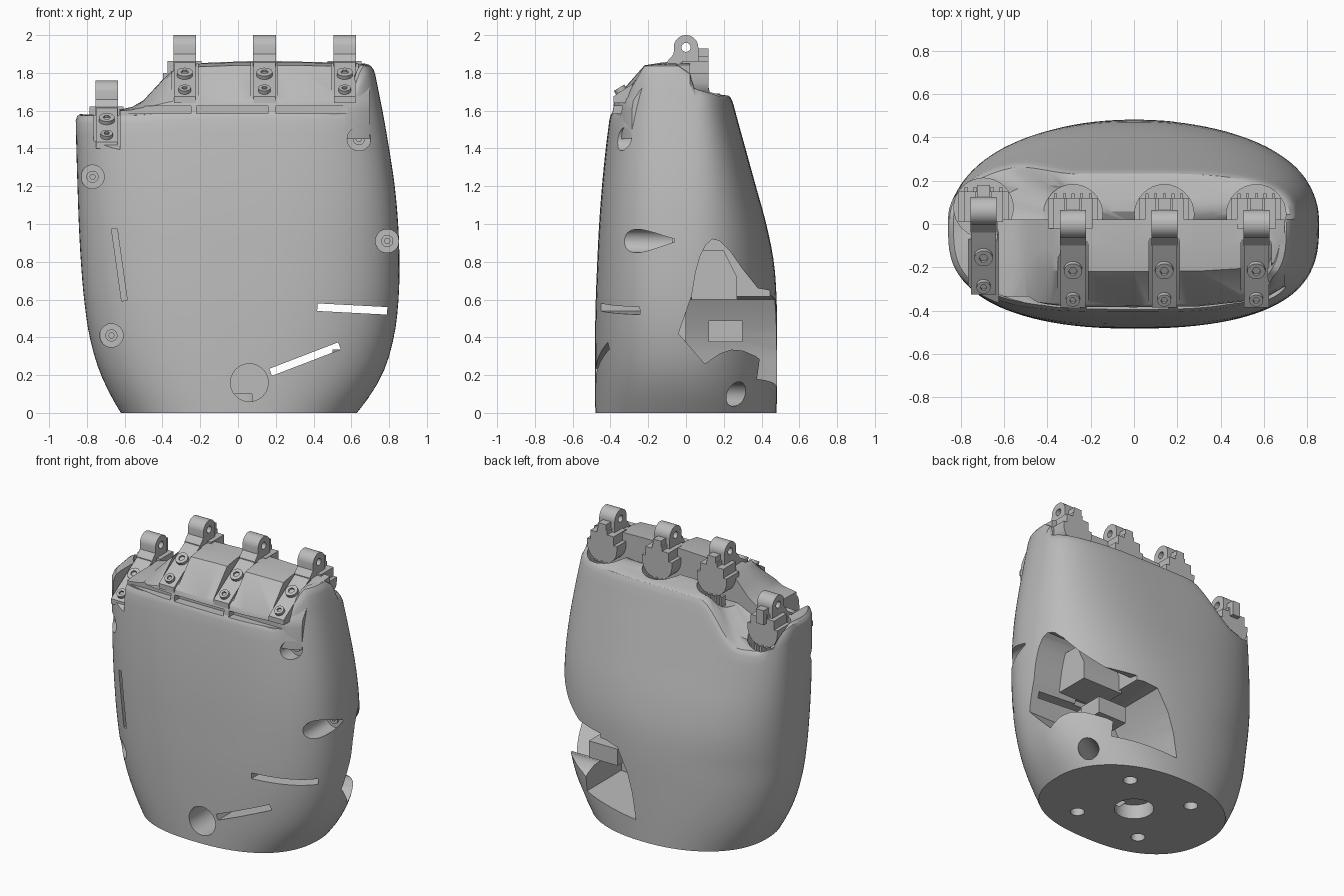
import bpy, bmesh
from math import sin, cos, pi, radians
from mathutils import Vector

old = bpy.data.objects.get("Cube")
if old:
    bpy.data.objects.remove(old, do_unlink=True)

grey = bpy.data.materials.new("plain_grey")
grey.use_nodes = True
GREY = (0.5, 0.5, 0.5, 1)
grey.diffuse_color = GREY
grey.node_tree.nodes["Principled BSDF"].inputs["Base Color"].default_value = GREY


def finish(name, bm):
    bmesh.ops.recalc_face_normals(bm, faces=bm.faces)
    me = bpy.data.meshes.new(name)
    bm.to_mesh(me)
    bm.free()
    me.materials.append(grey)
    ob = bpy.data.objects.new(name, me)
    bpy.context.collection.objects.link(ob)
    return ob


def loft(name, rings, tip=None):
    """Skin closed rings; the last one ends in a tip point or a flat cap."""
    bm = bmesh.new()
    vs = [[bm.verts.new(p) for p in r] for r in rings]
    n = len(rings[0])
    for a, b in zip(vs, vs[1:]):
        for i in range(n):
            bm.faces.new((a[i], a[(i + 1) % n], b[(i + 1) % n], b[i]))
    bm.faces.new(vs[0])
    if tip:
        t = bm.verts.new(tip)
        for i in range(n):
            bm.faces.new((vs[-1][i], vs[-1][(i + 1) % n], t))
    else:
        bm.faces.new(vs[-1])
    return finish(name, bm)


def prism(name, pts, axis, lo, hi):
    """Extrude a 2D outline along an axis."""
    place = {"x": lambda p, d: (d, p[0], p[1]),
             "y": lambda p, d: (p[0], d, p[1]),
             "z": lambda p, d: (p[0], p[1], d)}[axis]
    return loft(name, [[place(p, d) for p in pts] for d in (lo, hi)])


def circle(u, v, r, n=32, start=0, sweep=2 * pi):
    return [(u + r * cos(start + sweep * i / n), v + r * sin(start + sweep * i / n))
            for i in range(n)]


def rect(u, v, w, h, deg=0):
    c, s = cos(radians(deg)), sin(radians(deg))
    return [(u + a * w / 2 * c - b * h / 2 * s, v + a * w / 2 * s + b * h / 2 * c)
            for a, b in ((-1, -1), (1, -1), (1, 1), (-1, 1))]


def aimed_cylinder(name, centre, direction, r, depth, n=24):
    ob = prism(name, circle(0, 0, r, n), "z", -depth / 2, depth / 2)
    ob.location = centre
    ob.rotation_euler = Vector(direction).to_track_quat("Z", "Y").to_euler()
    return ob


def carve(ob, cutters):
    bpy.context.view_layer.objects.active = ob
    for c in cutters:
        mod = ob.modifiers.new("cut", "BOOLEAN")
        mod.operation = "DIFFERENCE"
        mod.solver = "EXACT"
        mod.object = c
        bpy.ops.object.modifier_apply(modifier=mod.name)
    for c in cutters:
        bpy.data.objects.remove(c, do_unlink=True)


def smooth_step(a, b, x):
    t = min(1, max(0, (x - a) / (b - a)))
    return t * t * (3 - 2 * t)


# Palm shell half-extents, sampled every 0.2 in height
RIGHT_X = [.62, .725, .785, .815, .832, .843, .85, .856, .86, .86]
LEFT_X = [.63, .762, .825, .85, .855, .848, .83, .80, .765, .725]
FRONT_Y = [.48, .483, .482, .478, .47, .46, .445, .425, .40, .38]
BACK_Y = [.48, .482, .482, .48, .465, .425, .37, .315, .26, .21]


def sample(row, z):
    t = min(max(z / 0.2, 0), len(row) - 1.001)
    i = int(t)
    t -= i
    p1, p2 = row[i], row[i + 1]
    p3 = row[i + 2] if i + 2 < len(row) else 2 * p2 - p1
    p0 = row[i - 1] if i else 3 * p1 - 3 * p2 + p3
    return p1 + t / 2 * (p2 - p0 + t * (2 * p0 - 5 * p1 + 4 * p2 - p3
                                        + t * (3 * (p1 - p2) + p3 - p0)))


def outline(a, z):
    c, s = cos(a), sin(a)
    n = 2.15 + .8 * max(0, z - .6) if s > 0 else 2.4 + z / 2
    rx = sample(LEFT_X if c > 0 else RIGHT_X, z)
    ry = sample(BACK_Y if s > 0 else FRONT_Y, z)
    sgn = lambda v: 1 if v > 0 else -1
    return rx * sgn(c) * abs(c) ** (2 / n), ry * sgn(s) * abs(s) ** (2 / n)


def rim(x, y):
    """Height of the shell's upper edge, low at one finger and high at the far corner."""
    s = smooth_step(-.6, -.26, x)
    rear = 1.42 + .26 * s + .14 * smooth_step(-.7, -.86, x) + .25 * min(.2, max(0, .2 - y))
    front = 1.58 + .02 * s
    corner = min(1.845, 1.66 + 1.1 * (y + .385))
    front += max(0, corner - front) * smooth_step(.52, .66, x)
    return front + (rear - front) * (smooth_step(0, .05, y) if x > .5 else smooth_step(-.1, .1, y))


def palm_ring(f, scale):
    ring = []
    for i in range(112):
        a = 2 * pi * (i + .5) / 112
        z = 1.6 * f
        for _ in range(5):
            x, y = outline(a, z)
            z = f * rim(x * scale, y * scale)
        ring.append((x * scale, y * scale, z))
    return ring


rings = [palm_ring(i * .97 / 24, 1) for i in range(25)]
rings += [palm_ring(f, s) for f, s in ((.985, .99), (.996, .97), (1, .93), (1, .75), (1, .5), (1, .25))]
palm = loft("palm_shell", rings, (0, 0, rim(0, 0)))

# Raised ridge that carries the knuckles
RIDGE = [(-.63, 1.605), (-.56, 1.62), (-.5, 1.655), (-.44, 1.72), (-.38, 1.785), (-.32, 1.835),
         (-.25, 1.85), (0, 1.86), (.3, 1.86), (.5, 1.855), (.62, 1.853), (.67, 1.85), (.695, 1.843)]
sections = []
for x, top in RIDGE:
    yf = -.39 * (1 - abs(x / .79) ** 3.4) ** (1 / 3.4)
    k = (top - 1.6) / .26
    sections.append([(x, .02, 1.45), (x, yf, 1.45)] +
                    [(x, yf + d * abs(yf) / .39, 1.6 + h * k) for d, h in
                     ((0, 0), (.012, .06), (.17, .24), (.27, .256))] + [(x, .02, top)])
ridge = loft("knuckle_ridge", sections)

# Finger hinges: x, y shift, z shift
FINGERS = [(-.282, 0, 0), (.14, 0, 0), (.565, 0, 0), (-.695, .06, -.24)]


def moved(pts, dy, dz):
    return [(y + dy, z + dz) for y, z in pts]


channel = [(-.6, 1.63), (-.43, 1.63), (-.06, 1.86), (-.06, 2.3), (-.6, 2.3)]
strap = [(-.385, 1.64), (-.385, 1.675), (-.36, 1.693), (-.07, 1.873), (-.03, 1.873), (-.03, 1.8),
         (-.3, 1.64)]
lug = circle(0, 1.935, .065, 24, 0, pi) + [(-.065, 1.9), (-.1, 1.86), (-.1, 1.8), (.065, 1.8)]
slope = (0, -.53, .85)
palm_cuts, ridge_cuts = [], []
for n, (x, dy, dz) in enumerate(FINGERS):
    for cuts in (palm_cuts, ridge_cuts):
        if cuts is ridge_cuts or dz:
            cuts.append(prism("channel", moved(channel, dy, dz), "x", x - .07, x + .07))
    palm_cuts.append(prism("socket", circle(x, .045 + dy / 2, .137), "z", 1.6 + dz, 2.2))
    tag = f"_{n + 1}"
    prism("finger_strap" + tag, moved(strap, dy, dz), "x", x - .058, x + .058)
    lug_ob = prism("hinge_lug" + tag, moved(lug, dy, dz), "x", x - .06, x + .06)
    carve(lug_ob, [prism("pin", circle(dy, 1.935 + dz, .024, 16), "x", x - .2, x + .2)])
    # Rounded rear housing with notched top
    housing = circle(x, 1.77 + dz, .115, 16, pi, pi) + [
        (x + a, z + dz) for a, z in ((.115, 1.80), (.09, 1.80), (.09, 1.862), (.04, 1.862), (.04, 1.89),
                                     (-.04, 1.89), (-.04, 1.862), (-.09, 1.862), (-.09, 1.80), (-.115, 1.80))]
    prism("knuckle_housing" + tag, housing, "y", dy / 2 - .02, dy / 2 + .12)
    prism("hinge_stop" + tag, rect(x, 1.88 + dz, .06, .1), "y", dy + .05, dy + .12)
    for i in range(-2, 3):
        prism(f"socket_rib{tag}_{i + 3}", rect(x + i * .04, .115 + dy / 2, .014, .05), "z",
              1.59 + dz, 1.67 + dz)
    # Strap screws
    for y, z, r in ((-.21, 1.79, .042), (-.345, 1.706, .032)):
        c = Vector((x, y + dy, z + dz))
        head = aimed_cylinder("strap_screw" + tag, c, slope, r, .036)
        carve(head, [aimed_cylinder("hex", c + Vector(slope) * .02, slope, r * .5, .03, 6)])

# Counterbored screw holes in the front
for n, (x, z, floor) in enumerate(((-.77, 1.25, -.19), (-.67, .41, -.22), (.64, 1.45, -.26), (.79, .91, -.06))):
    palm_cuts.append(prism("bore", circle(x, z, .062), "y", -.8, floor))
    screw = prism(f"case_screw_{n + 1}", circle(x, z, .032, 24), "y", floor - .015, floor + .01)
    carve(screw, [prism("hex", circle(x, z, .015, 6), "y", floor - .1, floor - .002)])

# Strap slots, round port and knuckle slots
for u, v, w, h, deg, depth in ((.605, .55, .37, .04, -3, .2), (.355, .285, .39, .04, 21, .2),
                               (-.628, .785, .385, .03, -82, -.25)):
    palm_cuts.append(prism("slot", rect(u, v, w, h, deg), "y", -.7, depth))
palm_cuts.append(prism("port", circle(.06, .16, .1), "y", -.7, -.1))
for u, w in ((-.43, .36), (-.03, .38), (.39, .38)):
    for cuts in (palm_cuts, ridge_cuts):
        cuts.append(prism("slot", rect(u, 1.605, w, .042), "y", -.7, -.335))

# Thumb opening through the side and back
side = [(-.04, .42), (.03, .62), (.05, .74), (.075, .83), (.105, .89), (.14, .92), (.18, .91), (.23, .86),
        (.3, .76), (.38, .66), (.6, .62), (.6, .14), (.48, .17), (.43, .25), (.37, .3), (.3, .33),
        (.24, .335), (.18, .315), (.1, .26)]
palm_cuts.append(prism("thumb_side", side, "x", .35, 1.2))
back = [(.05, .14), (.3, .165), (.5, .18), (.5, .61), (.3, .62), (.2, .6), (.12, .45), (.08, .32)]
palm_cuts.append(prism("thumb_back", back, "y", 0, .8))
prism("thumb_mount", [(.03, .6), (.27, .6), (.27, .72), (.2, .86), (.03, .86)], "x", .33, .64)
prism("thumb_bracket", rect(.43, .21, .22, .18), "z", .375, .49)

# Side drain hole and base mounting holes
palm_cuts.append(aimed_cylinder("drain", (.55, .235, .1), (.8, .5, 0), .065, .3))
palm_cuts.append(prism("centre_hole", circle(0, 0, .125), "z", -.1, .1))
for sx in (-1, 1):
    for sy in (-1, 1):
        palm_cuts.append(prism("base_hole", circle(.25 * sx, .26 * sy, .045, 20), "z", -.1, .06))

carve(palm, palm_cuts)
carve(ridge, ridge_cuts)

# Smooth shading that keeps hard edges
bpy.ops.object.select_all(action="DESELECT")
for ob in bpy.context.collection.objects:
    if ob.type == "MESH" and ob.data.materials and ob.data.materials[0] == grey:
        ob.select_set(True)
bpy.context.view_layer.objects.active = palm
bpy.ops.object.shade_smooth_by_angle(angle=radians(30))
